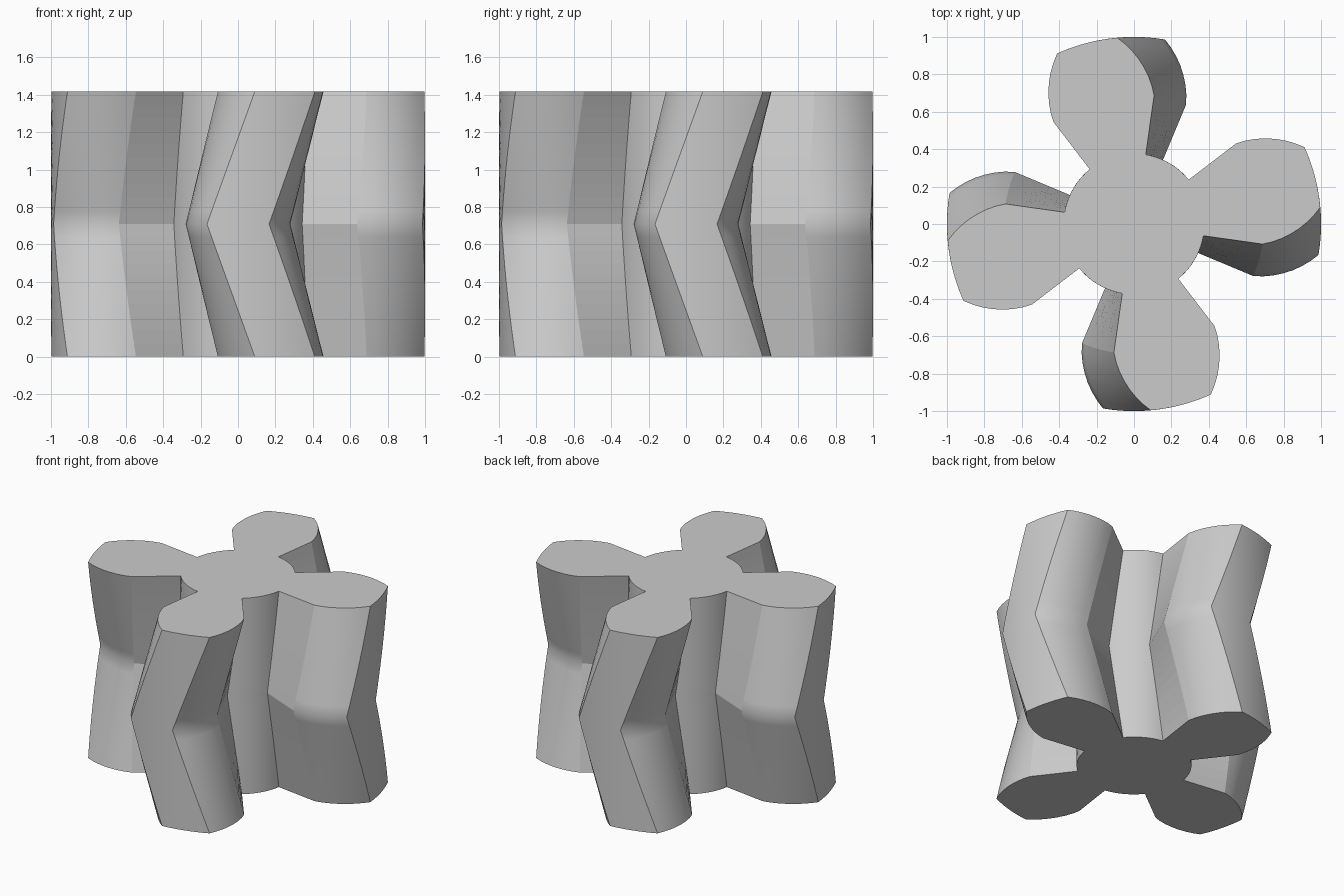
import bpy, bmesh
from math import sin, cos, atan2, hypot, radians, pi

cube = bpy.data.objects.get("Cube")
if cube:
    bpy.data.objects.remove(cube, do_unlink=True)

TEETH = 4
HEIGHT = 1.417
TWIST = radians(14.7)      # rotation of both ends relative to the middle
SLICES = 20                # even, so one ring falls on the chevron
TIP_STEPS, ROOT_STEPS = 8, 10

# Upper half of one tooth pointing along +x: root, straight flank, curved face, tip
FLANK = [(0.343, 0.155), (0.637, 0.278), (0.69, 0.28), (0.745, 0.275), (0.80, 0.263),
         (0.85, 0.247), (0.90, 0.224), (0.945, 0.197), (0.986, 0.166)]


def arc(radius, start, end, steps):
    """Interior points of an arc, end points left out."""
    return [(radius * cos(start + (end - start) * i / steps),
             radius * sin(start + (end - start) * i / steps)) for i in range(1, steps)]


def turn(point, angle):
    x, y = point
    return (x * cos(angle) - y * sin(angle), x * sin(angle) + y * cos(angle))


# Tooth outline, counter-clockwise, followed by the root arc up to the next tooth
tip = atan2(FLANK[-1][1], FLANK[-1][0])
root = atan2(FLANK[0][1], FLANK[0][0])
root_radius = hypot(*FLANK[0])
tooth = [(x, -y) for x, y in FLANK]
tooth += arc(1.0, -tip, tip, TIP_STEPS)
tooth += FLANK[::-1]
flat_steps = {0, len(tooth) - 2}       # the two straight lower flanks
tooth += arc(root_radius, root, 2 * pi / TEETH - root, ROOT_STEPS)
outline = [turn(p, 2 * pi * t / TEETH) for t in range(TEETH) for p in tooth]

# Twisted rings: turning back to the middle, then out again
bm = bmesh.new()
rings = []
for s in range(SLICES + 1):
    f = s / SLICES
    angle = TWIST * abs(2 * f - 1)
    rings.append([bm.verts.new((*turn(p, angle), HEIGHT * f)) for p in outline])

count = len(outline)
flat_faces = []
for low, high in zip(rings, rings[1:]):
    for i in range(count):
        j = (i + 1) % count
        face = bm.faces.new((low[i], low[j], high[j], high[i]))
        if i % len(tooth) in flat_steps:
            flat_faces.append(face)

# End caps
flat_faces.append(bm.faces.new(rings[-1]))
flat_faces.append(bm.faces.new(rings[0][::-1]))
bm.faces.index_update()
flat_indices = [f.index for f in flat_faces]

mesh = bpy.data.meshes.new("herringbone_gear")
bm.to_mesh(mesh)
bm.free()
gear = bpy.data.objects.new("herringbone_gear", mesh)
bpy.context.collection.objects.link(gear)

# Plain grey material
grey = bpy.data.materials.new("light_grey")
grey.use_nodes = True
colour = (0.6, 0.6, 0.6, 1.0)
grey.diffuse_color = colour
grey.node_tree.nodes["Principled BSDF"].inputs["Base Color"].default_value = colour
mesh.materials.append(grey)

# Smooth tooth faces, flat caps and lower flanks
bpy.ops.object.select_all(action='DESELECT')
gear.select_set(True)
bpy.context.view_layer.objects.active = gear
bpy.ops.object.shade_smooth_by_angle(angle=radians(30))
for i in flat_indices:
    mesh.polygons[i].use_smooth = False
